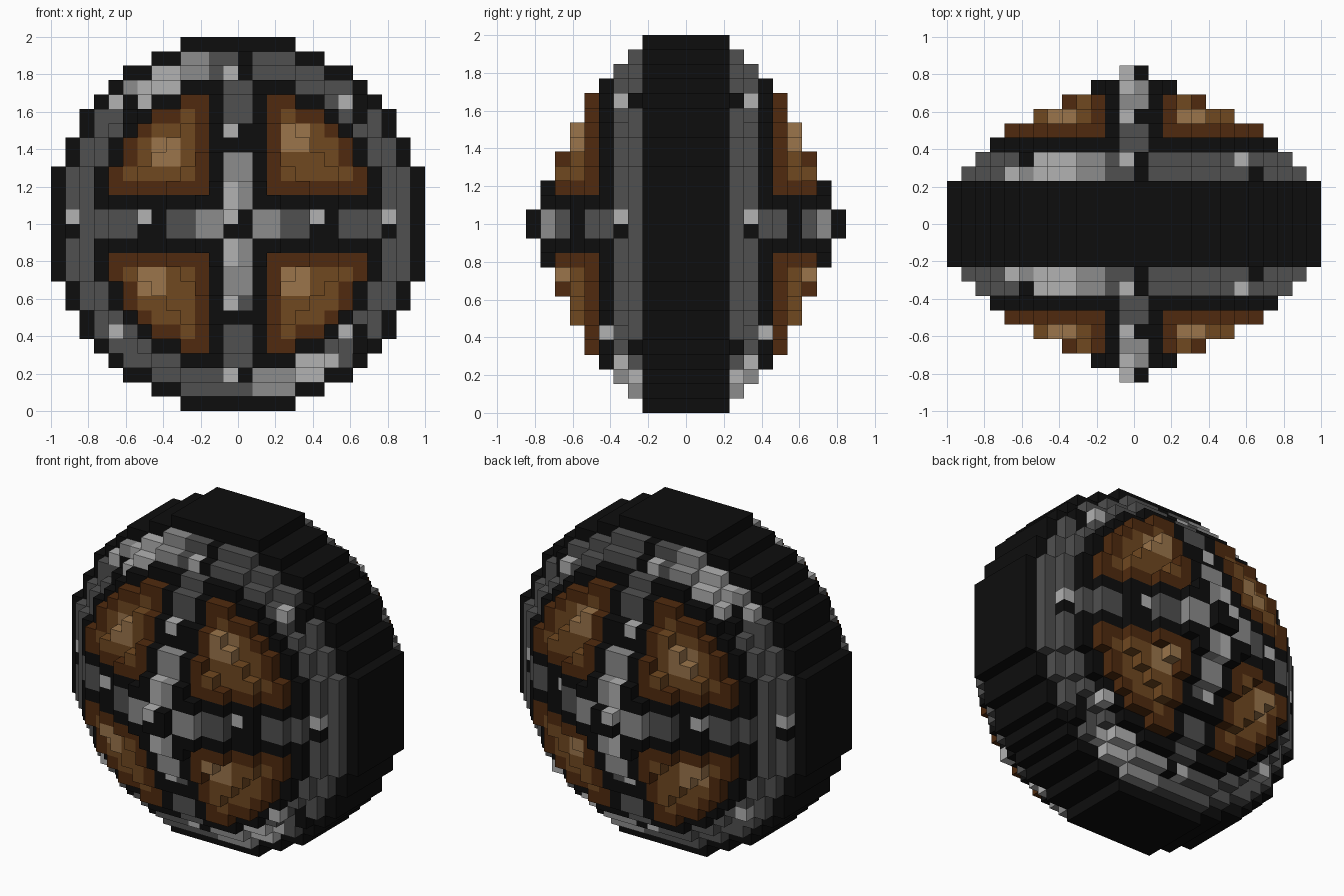
import bpy
import bmesh
from mathutils import Vector

if "Cube" in bpy.data.objects:
    bpy.data.objects.remove(bpy.data.objects["Cube"], do_unlink=True)

CELL = 1 / 13

# Flat colours
PALETTE = {
    "black": (.004, .004, .004),
    "dark_grey": (.08, .08, .08),
    "mid_grey": (.262, .262, .262),
    "light_grey": (.445, .445, .445),
    "dark_brown": (.08, .023, .0044),
    "mid_brown": (.162, .065, .0144),
    "light_brown": (.328, .178, .07),
}
materials = {}
for name, rgb in PALETTE.items():
    mat = bpy.data.materials.new(name)
    mat.use_nodes = True
    mat.diffuse_color = (*rgb, 1)
    bsdf = mat.node_tree.nodes["Principled BSDF"]
    bsdf.inputs["Base Color"].default_value = (*rgb, 1)
    bsdf.inputs["Roughness"].default_value = 0.9
    materials[name] = mat
slots = list(PALETTE)

# Squared disc radius of each layer, from the middle outwards
LAYERS = [170, 170, 170, 148, 126, 106, 88, 55, 28, 11, 2]

# Studs: (x, z) cell and the layer they stand in
STUDS = {(7, 8): 5, (7, -8): 6, (-9, -8): 5, (-9, 8): 4}

# Painted patches in cells: x from, x to, z from, z to
METAL_PATCHES = {
    "light_grey": [
        (-1, 0, 6, 7), (-1, 0, 0, 3), (-1, 0, -3, -1), (-1, 0, -6, -5),
        (-1, 0, -11, -10), (-1, 0, 10, 11), (-7, -6, 0, 1), (5, 6, 0, 1),
        (-12, -11, 0, 1), (10, 11, 0, 1),
        (-6, -4, 10, 11), (-7, -4, 9, 10), (-7, -6, 8, 9),
        (4, 6, -11, -9), (6, 7, -10, -9),
    ],
    "black": [
        (0, 1, 6, 7), (-1, 1, 5, 6), (-1, 1, -1, 1), (-1, 1, -7, -6),
        (0, 1, 10, 12), (0, 1, -11, -10), (-7, -5, -1, 1), (5, 7, -1, 1),
        (-12, -11, -1, 0), (10, 11, -1, 0), (-8, -7, 7, 9),
    ],
    "mid_grey": [
        (-1, 1, -5, 5), (-3, 3, -1, 1), (-4, -2, 10, 12), (-8, -7, 9, 10),
        (1, 4, -12, -10),
    ],
}
PANEL_PATCHES = {
    "light_brown": [(-6, -4, 4, 6), (3, 5, 5, 7), (-7, -5, -5, -3), (3, 5, -5, -3)],
}


def painted(patches, i, j, default):
    for colour, boxes in patches.items():
        if any(a <= i < b and c <= j < d for a, b, c, d in boxes):
            return colour
    return default


def part_and_colour(i, j, layer):
    """Choose the part and colour of one block."""
    x, z = abs(i + .5), abs(j + .5)
    if layer <= 3:
        return "rim", "black"
    if STUDS.get((i, j)) == layer:
        return "studs", "light_grey"
    if layer <= 5:
        base = "black" if i == 8 and z > 7 else "dark_grey"
        return "outer_ring", painted(METAL_PATCHES, i, j, base)
    if min(x, z) < 2:
        base = "black" if min(x, z) > 1 else "dark_grey"
        return "cross_frame", painted(METAL_PATCHES, i, j, base)
    if layer == 6:
        return "inner_ring", "black"
    base = "mid_brown" if min(x, z) > 3 and x * x + z * z < 75 else "dark_brown"
    return "panels", painted(PANEL_PATCHES, i, j, base)


# Fill the stepped solid, mirrored front to back
blocks = {}
for i in range(-13, 13):
    for j in range(-13, 13):
        reach = (i + .5) ** 2 + (j + .5) ** 2
        for layer, limit in enumerate(LAYERS, 1):
            if reach <= limit or STUDS.get((i, j)) == layer:
                info = part_and_colour(i, j, layer)
                blocks[i, layer - 1, j] = info
                blocks[i, -layer, j] = info


def add_open_faces(bm, corners, cell, slot):
    """Add the sides of one block that no other block covers."""
    centre = Vector(cell) + Vector((.5, .5, .5))
    for axis in range(3):
        for sign in (-1, 1):
            normal = Vector((0, 0, 0))
            normal[axis] = sign
            if tuple(int(c + n) for c, n in zip(cell, normal)) in blocks:
                continue
            u = Vector((normal.y, normal.z, normal.x))
            v = normal.cross(u)
            loop = []
            for a, b in ((1, 1), (-1, 1), (-1, -1), (1, -1)):
                point = centre + (normal + u * a + v * b) / 2
                key = tuple(round(p) for p in point)
                if key not in corners:
                    corners[key] = bm.verts.new((Vector(key) + Vector((0, 0, 13))) * CELL)
                loop.append(corners[key])
            bm.faces.new(loop).material_index = slot


# One mesh object for each part
for part in sorted({info[0] for info in blocks.values()}):
    bm = bmesh.new()
    corners = {}
    used = [s for s in slots if (part, s) in set(blocks.values())]
    for cell, (owner, colour) in blocks.items():
        if owner == part:
            add_open_faces(bm, corners, cell, used.index(colour))
    mesh = bpy.data.meshes.new(part)
    bm.to_mesh(mesh)
    bm.free()
    for colour in used:
        mesh.materials.append(materials[colour])
    bpy.context.collection.objects.link(bpy.data.objects.new(part, mesh))
